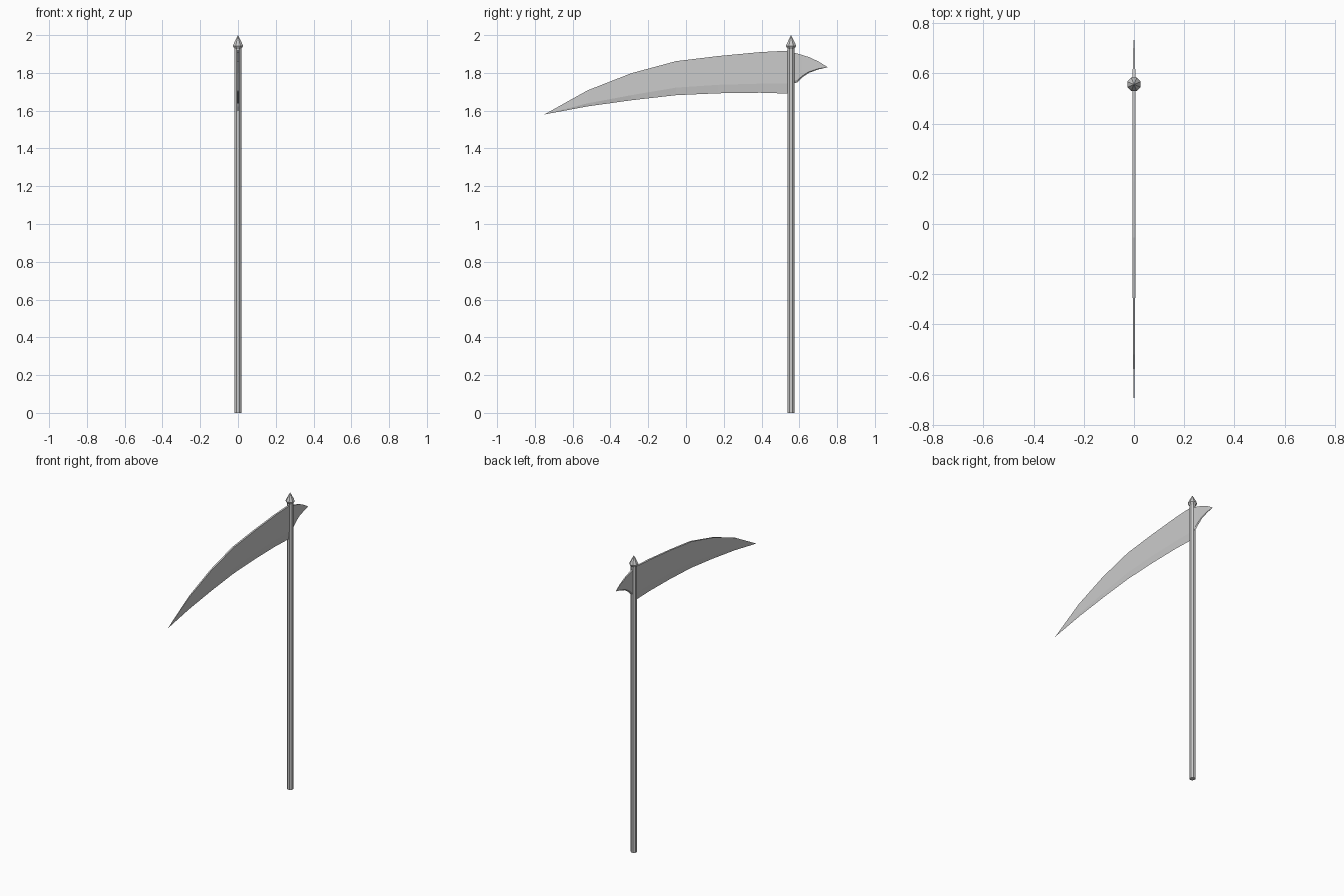
import bpy, bmesh, math

if "Cube" in bpy.data.objects:
    bpy.data.objects.remove(bpy.data.objects["Cube"])

POLE_Y = 0.556


def finish(name, bm):
    bmesh.ops.recalc_face_normals(bm, faces=bm.faces)
    mesh = bpy.data.meshes.new(name)
    bm.to_mesh(mesh)
    bm.free()
    obj = bpy.data.objects.new(name, mesh)
    bpy.context.collection.objects.link(obj)
    return obj


def turned(name, rings, sides=8):
    """Faceted round part from (radius, z) rings around the pole axis."""
    bm = bmesh.new()
    loops = []
    for r, z in rings:
        if r == 0:
            loops.append([bm.verts.new((0, POLE_Y, z))] * sides)
        else:
            angles = [(i + 0.5) * math.tau / sides for i in range(sides)]
            loops.append([bm.verts.new((r * math.cos(a), POLE_Y + r * math.sin(a), z)) for a in angles])
    for lo, hi in zip(loops, loops[1:]):
        for i in range(sides):
            j = (i + 1) % sides
            bm.faces.new(dict.fromkeys((lo[i], lo[j], hi[j], hi[i])))
    for loop in (loops[0], loops[-1]):
        if loop[0] is not loop[1]:
            bm.faces.new(loop)
    return finish(name, bm)


def blade(name, tip, stations):
    """Stations: (y, z_back, z_ridge, z_edge, half thickness), running to a tip."""
    bm = bmesh.new()
    loops = []
    for y, zb, zr, ze, t in stations:
        section = [(t, zb), (t, zr), (0, ze), (-t, zr), (-t, zb)]
        loops.append([bm.verts.new((x, y, z)) for x, z in section])
    for a, b in zip(loops, loops[1:]):
        for i in range(5):
            j = (i + 1) % 5
            bm.faces.new((a[i], a[j], b[j], b[i]))
    point = bm.verts.new((0, *tip))
    for i in range(5):
        bm.faces.new((loops[-1][i], loops[-1][(i + 1) % 5], point))
    bm.faces.new(loops[0])
    return finish(name, bm)


# Straight shaft
turned("shaft", [(0.0195, 0), (0.0195, 1.95)])

# Pointed cap on top of the shaft
turned("pointed_cap", [(0.018, 1.925), (0.029, 1.943), (0.024, 1.955), (0, 2.0)])

# Long curved cutting blade with a bevelled lower edge
blade("main_blade", (-0.75, 1.58), [
    (0.55, 1.918, 1.743, 1.69, 0.006),
    (0.393, 1.91, 1.743, 1.695, 0.006),
    (0.17, 1.889, 1.737, 1.692, 0.006),
    (-0.053, 1.862, 1.722, 1.682, 0.006),
    (-0.29, 1.798, 1.682, 1.655, 0.005),
    (-0.52, 1.708, 1.639, 1.623, 0.004),
])

# Short spike behind the shaft
blade("rear_spike", (0.75, 1.83), [
    (0.56, 1.91, 1.755, 1.742, 0.007),
    (0.59, 1.902, 1.762, 1.75, 0.006),
    (0.617, 1.894, 1.785, 1.777, 0.005),
    (0.65, 1.884, 1.806, 1.80, 0.004),
    (0.70, 1.861, 1.822, 1.818, 0.003),
])
